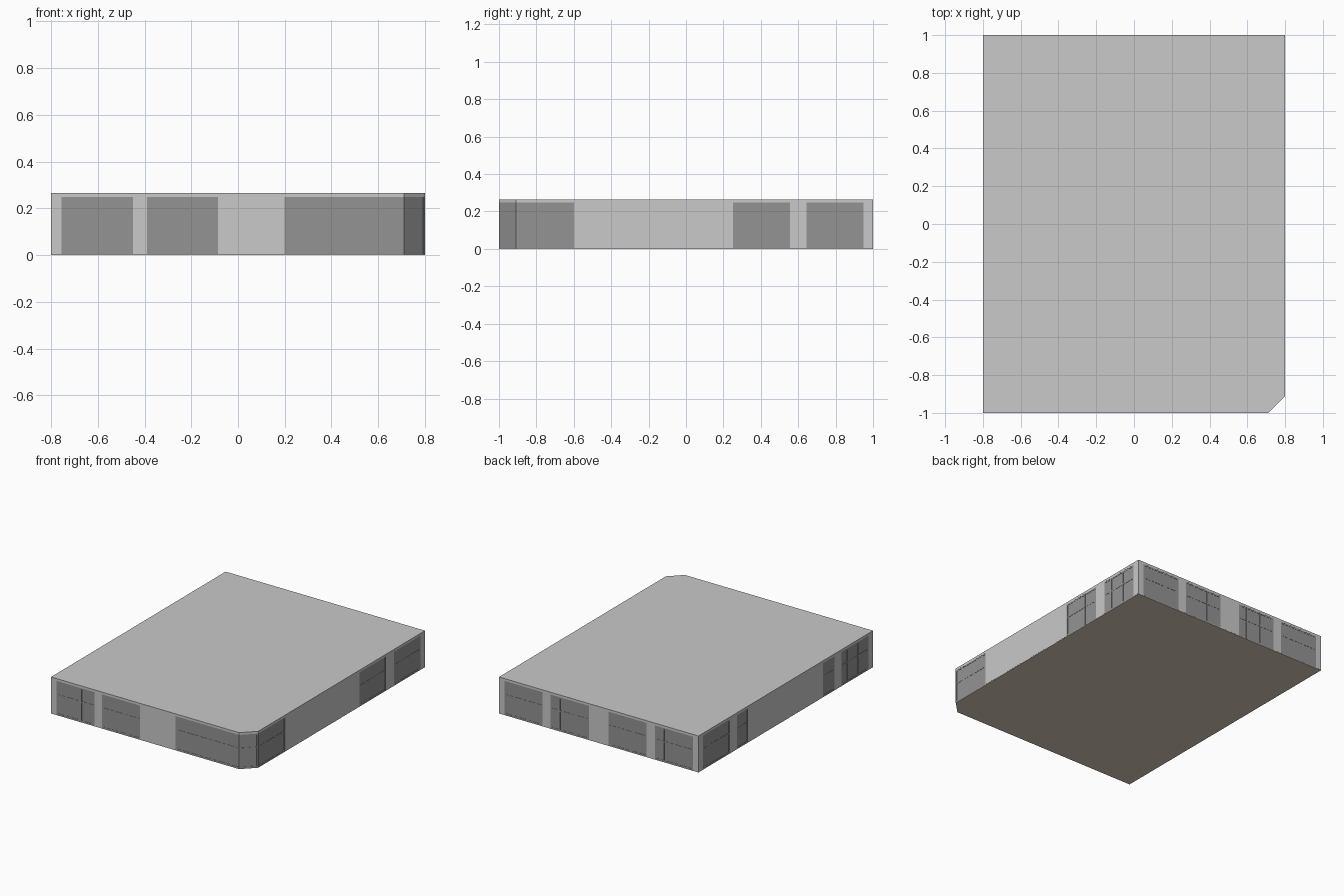
import bpy, bmesh
from mathutils import Vector

if "Cube" in bpy.data.objects:
    bpy.data.objects.remove(bpy.data.objects["Cube"])

def material(name, rgb):
    m = bpy.data.materials.new(name)
    m.diffuse_color = (*rgb, 1)
    m.use_nodes = True
    m.node_tree.nodes["Principled BSDF"].inputs["Base Color"].default_value = m.diffuse_color
    return m

WALL = material("wall_light_grey", (0.585, 0.585, 0.585))
GLASS = material("window_mid_grey", (0.296, 0.296, 0.296))
FLOOR = material("floor_beige", (0.70, 0.60, 0.50))
TOP, SILL, HEAD = 0.265, 0.004, 0.248

def prism(bm, pts, z0, z1):
    lo = [bm.verts.new((x, y, z0)) for x, y in pts]
    hi = [bm.verts.new((x, y, z1)) for x, y in pts]
    bm.faces.new(lo[::-1])
    bm.faces.new(hi)
    n = len(pts)
    for i in range(n):
        j = (i + 1) % n
        bm.faces.new((lo[i], lo[j], hi[j], hi[i]))

def finish(bm, name, mat):
    bmesh.ops.recalc_face_normals(bm, faces=bm.faces)
    me = bpy.data.meshes.new(name)
    bm.to_mesh(me)
    bm.free()
    me.materials.append(mat)
    bpy.context.collection.objects.link(bpy.data.objects.new(name, me))

def footprint(inset=0.0):
    a, b, c = 0.8 - inset, 1 - inset, 0.09
    return [(-a, -b), (a - c, -b), (a, -b + c), (a, b), (-a, b)]

# Floor and roof slabs
bm = bmesh.new()
prism(bm, footprint(0.0005), 0.0, 0.004)
finish(bm, "floor_slab", FLOOR)
bm = bmesh.new()
prism(bm, footprint(), HEAD, TOP)
finish(bm, "roof_slab", WALL)

def facade(name, start, end, windows):
    """Solid piers between window bays; bays are distances along the run."""
    s, e = Vector(start), Vector(end)
    length = (e - s).length
    d = (e - s).normalized()
    out = Vector((d.y, -d.x))

    def block(bm, a, b, z0, z1, outer, inner):
        q = [s + d * a + out * outer, s + d * b + out * outer,
             s + d * b + out * inner, s + d * a + out * inner]
        prism(bm, [tuple(p) for p in q], z0, z1)

    piers, glass, frames = bmesh.new(), bmesh.new(), bmesh.new()
    pos = 0.0
    for a, b, bars in windows + [(length, length, ())]:
        if a - pos > 0.002:
            block(piers, pos, a, SILL, HEAD, 0, -0.03)
        if b > a:
            block(glass, a, b, SILL, HEAD, -0.002, -0.012)
            w = 0.01
            # Uprights, then sill, transom and head bars
            edges = [a] + [a + (b - a) * f - w / 2 for f in bars] + [b - w]
            for u in edges:
                block(frames, u, u + w, SILL, HEAD, 0, -0.016)
            for z in (SILL, 0.143, HEAD - w):
                for u, v in zip(edges, edges[1:]):
                    block(frames, u + w, v, z, z + w, -0.0005, -0.016)
        pos = b
    for bm, part, mat in ((piers, "wall_piers", WALL), (glass, "window_panes", GLASS),
                          (frames, "window_frames", GLASS)):
        if len(bm.verts):
            finish(bm, name + "_" + part, mat)
        else:
            bm.free()

two = (0.23, 0.62)
facade("front", (-0.8, -1), (0.71, -1),
       [(0.045, 0.35, (0.64,)), (0.41, 0.715, two), (1.0, 1.51, (0.37,))])
facade("corner", (0.71, -1), (0.8, -0.91), [(0, 0.1272, ())])
facade("right", (0.8, -0.91), (0.8, 1),
       [(0, 0.31, two), (1.16, 1.465, two), (1.555, 1.86, two)])
facade("back", (0.8, 1), (-0.8, 1),
       [(0.045, 0.35, two), (0.415, 0.72, two), (0.88, 1.185, two), (1.25, 1.555, two)])
facade("left", (-0.8, 1), (-0.8, -1),
       [(0.05, 0.36, two), (0.44, 0.57, ()), (1.43, 1.56, ()), (1.64, 1.95, two)])

# Inner partitions: a cross wall and a corridor to the back
bm = bmesh.new()
for x0, x1, y0, y1 in ((-0.77, 0.77, -0.23, -0.21),
                       (0.07, 0.09, -0.21, 0.97), (-0.09, -0.07, -0.21, 0.97)):
    prism(bm, [(x0, y0), (x1, y0), (x1, y1), (x0, y1)], 0.004, HEAD)
finish(bm, "inner_partitions", WALL)
